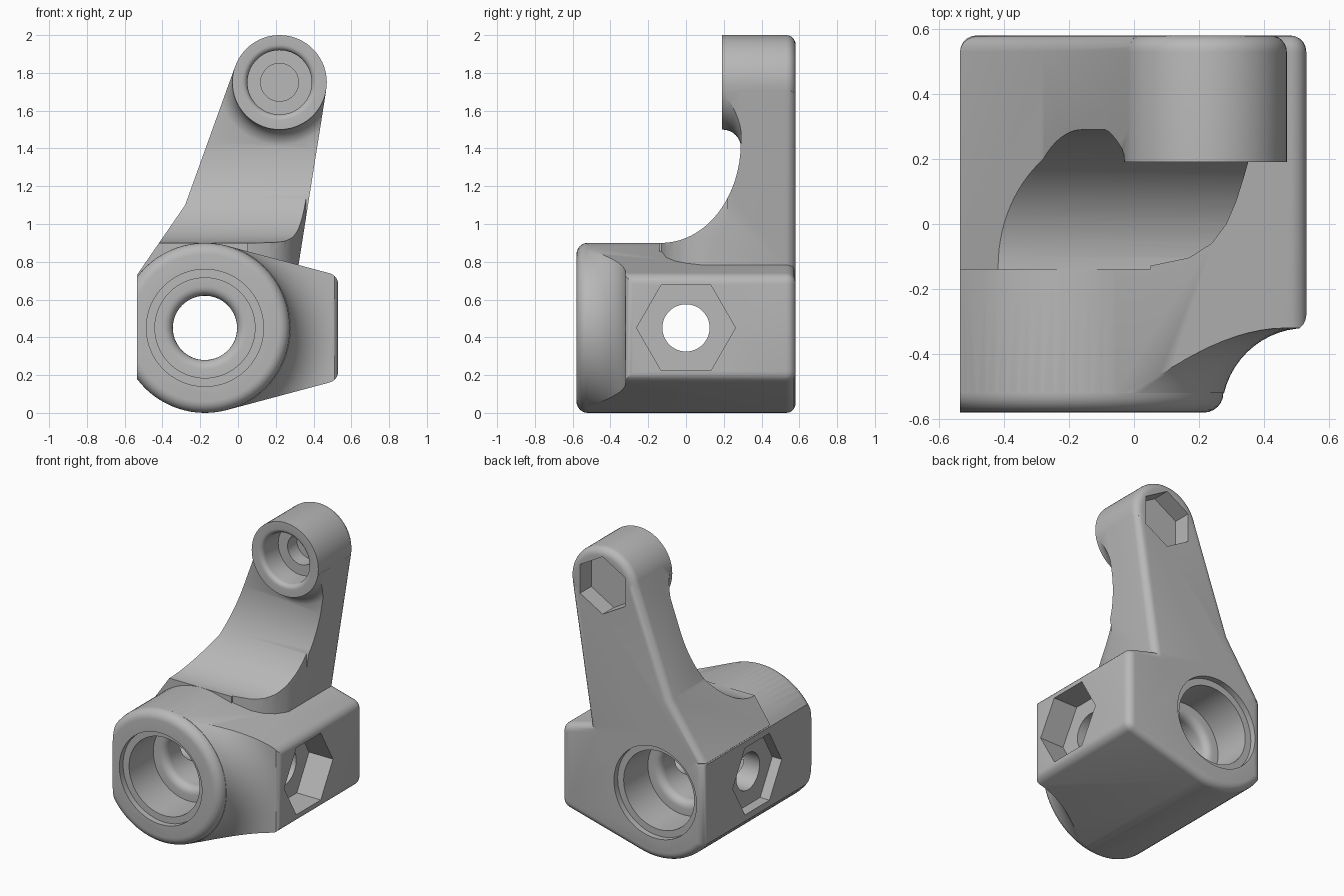
import bpy, bmesh
from math import cos, sin, radians, pi
from mathutils import Vector

if "Cube" in bpy.data.objects:
    bpy.data.objects.remove(bpy.data.objects["Cube"])

HUB = (-0.175, 0.45)     # barrel axis, x and z
BOSS = (0.22, 1.75)      # upper eye axis, x and z
BACK = 0.58


def arc(cx, cy, rx, a0, a1, n=8, ry=None):
    ry = ry or rx
    angles = [radians(a0 + (a1 - a0) * i / n) for i in range(n + 1)]
    return [(cx + rx * cos(a), cy + ry * sin(a)) for a in angles]


def finish(bm, name):
    bmesh.ops.recalc_face_normals(bm, faces=bm.faces)
    mesh = bpy.data.meshes.new(name)
    bm.to_mesh(mesh)
    bm.free()
    ob = bpy.data.objects.new(name, mesh)
    bpy.context.collection.objects.link(ob)
    return ob


def prism(name, outline, axis, start, end, round_end=0):
    """Extrude an outline along an axis, optionally rounding the far rim."""
    place = {"x": lambda u, v, t: (t, u, v),
             "y": lambda u, v, t: (u, t, v),
             "z": lambda u, v, t: (u, v, t)}[axis]
    bm = bmesh.new()
    near = [bm.verts.new(place(u, v, start)) for u, v in outline]
    far = [bm.verts.new(place(u, v, end)) for u, v in outline]
    bm.faces.new(near)
    cap = bm.faces.new(far)
    for i in range(len(near)):
        j = (i + 1) % len(near)
        bm.faces.new((near[i], near[j], far[j], far[i]))
    bmesh.ops.recalc_face_normals(bm, faces=bm.faces)
    if round_end:
        bmesh.ops.bevel(bm, geom=list(cap.edges), offset=round_end, segments=5,
                        profile=0.5, affect="EDGES", clamp_overlap=False)
    return finish(bm, name)


def lathe(name, profile, centre, closed=False):
    """Spin a (radius, y) profile about an axis parallel to y."""
    cx, cz = centre
    bm = bmesh.new()
    vs = [bm.verts.new((cx + r, y, cz)) for r, y in profile]
    pairs = list(zip(vs, vs[1:])) + ([(vs[-1], vs[0])] if closed else [])
    edges = [bm.edges.new(p) for p in pairs]
    bmesh.ops.spin(bm, geom=vs + edges, cent=Vector((cx, 0, cz)),
                   axis=Vector((0, 1, 0)), angle=2 * pi, steps=72)
    bmesh.ops.remove_doubles(bm, verts=bm.verts, dist=1e-5)
    return finish(bm, name)


def combine(target, tool, operation="DIFFERENCE"):
    tool.hide_render = True
    mod = target.modifiers.new("combine", "BOOLEAN")
    mod.operation = operation
    mod.solver = "EXACT"
    mod.object = tool
    bpy.context.view_layer.objects.active = target
    bpy.ops.object.modifier_apply(modifier=mod.name)
    bpy.data.objects.remove(tool)


# Barrel with tapered side block, flat on the -x side
hub_outline = (arc(*HUB, 0.45, 75, 143.13, 14) + arc(*HUB, 0.45, 216.87, 285, 14)
               + arc(0.47, 0.219, 0.06, -75, 0, 5) + arc(0.47, 0.681, 0.06, 0, 75, 5))
body = prism("bracket_body", hub_outline, "y", -BACK, BACK, 0.05)

# Front rim rounding and the hollow sweep between barrel and block
sweep = (arc(0.39, -0.52, 0.06, -90, 0, 6) + arc(0.705, -0.58, 0.26, 166.6, 90, 12)
         + [(1.2, -0.32), (1.2, -0.7), (0.39, -0.7)])
combine(body, lathe("front_sweep_cutter", sweep, HUB, closed=True))

# Rounded front corner of the side block
corner = arc(0.48, -0.28, 0.05, -90, 0, 5) + [(0.6, -0.28), (0.6, -0.4), (0.48, -0.4)]
combine(body, prism("corner_cutter", corner, "z", -0.1, 1))

# Arm rising to the eye
arm_outline = [(-0.535, 0.73), (-0.28, 1.1), (-0.015, 1.835), (0.467, 1.71),
               (0.32, 0.78), (0.29, 0.6), (-0.3, 0.5)]
arm = prism("arm", arm_outline, "y", -0.14, BACK, 0.05)
scoop = ([(-0.3, 0.9)] + arc(-0.13, 1.43, 0.42, -90, 0, 24, ry=0.53)
         + [(0.29, 2.2), (-0.3, 2.2)])
combine(arm, prism("scoop_cutter", scoop, "x", -1, 1))

# Rounded flank where the arm runs into the block
flank = [(0.36, 0.22), (0.34, 0.15), (0.315, 0.07), (0.285, 0.0), (0.24, -0.06),
         (0.17, -0.105), (0.05, -0.13), (0.05, -0.3), (0.6, -0.3), (0.6, 0.22)]
combine(arm, prism("flank_cutter", flank, "z", 0.4, 1.5))

# Fillet collar under the eye, trimmed to the arm outline
collar_profile = ([(0.2, 0.192)] + arc(0.35, 0.192, 0.1, 180, 90, 8)
                  + [(0.35, 0.34), (0.2, 0.34)])
collar = lathe("eye_collar", collar_profile, BOSS, closed=True)
combine(collar, prism("collar_trim", arm_outline, "y", 0.1, 0.5), "INTERSECT")

# Upper eye
eye_profile = ([(0, 0.19), (0.25, 0.19)] + arc(0.2, BACK - 0.05, 0.05, 0, 90, 6)
               + [(0, BACK)])
eye = lathe("upper_eye", eye_profile, BOSS)

for part in (arm, eye, collar):
    combine(body, part, "UNION")

# Stepped bearing bore, the same from both ends
half = [(0, -0.7), (0.31, -0.7), (0.31, -0.54), (0.265, -0.54), (0.265, -0.28)]
half += arc(0.22, -0.23, 0.05, -90, -180, 5)
bore = half + [(r, -y) for r, y in reversed(half)]
combine(body, lathe("bearing_bore_cutter", bore, HUB))

# Eye bore with rounded mouth
eye_bore = ([(0, 0.1), (0.2, 0.1)] + arc(0.2, 0.22, 0.03, -90, -180, 5)
            + [(0.17, 0.36), (0.1, 0.36), (0.1, 0.7), (0, 0.7)])
combine(body, lathe("eye_bore_cutter", eye_bore, BOSS))

# Nut pockets and cross hole
side_hex = arc(0, 0.45, 0.262, 0, 300, 5)
combine(body, prism("block_nut_cutter", side_hex, "x", 0.35, 0.7))
combine(body, prism("flat_nut_cutter", side_hex, "x", -0.7, -0.465))
combine(body, prism("eye_nut_cutter", arc(*BOSS, 0.195, 30, 330, 5), "y", 0.46, 0.7))
combine(body, prism("cross_hole_cutter", arc(0, 0.45, 0.125, 0, 352.5, 47), "x", -0.8, 0.8))

# Single plain grey
grey = bpy.data.materials.new("plain_grey")
grey.use_nodes = True
colour = (0.48, 0.48, 0.48, 1)
grey.diffuse_color = colour
grey.node_tree.nodes["Principled BSDF"].inputs["Base Color"].default_value = colour
body.data.materials.clear()
body.data.materials.append(grey)

bpy.ops.object.select_all(action="DESELECT")
body.select_set(True)
bpy.context.view_layer.objects.active = body
bpy.ops.object.shade_smooth_by_angle(angle=radians(30))
